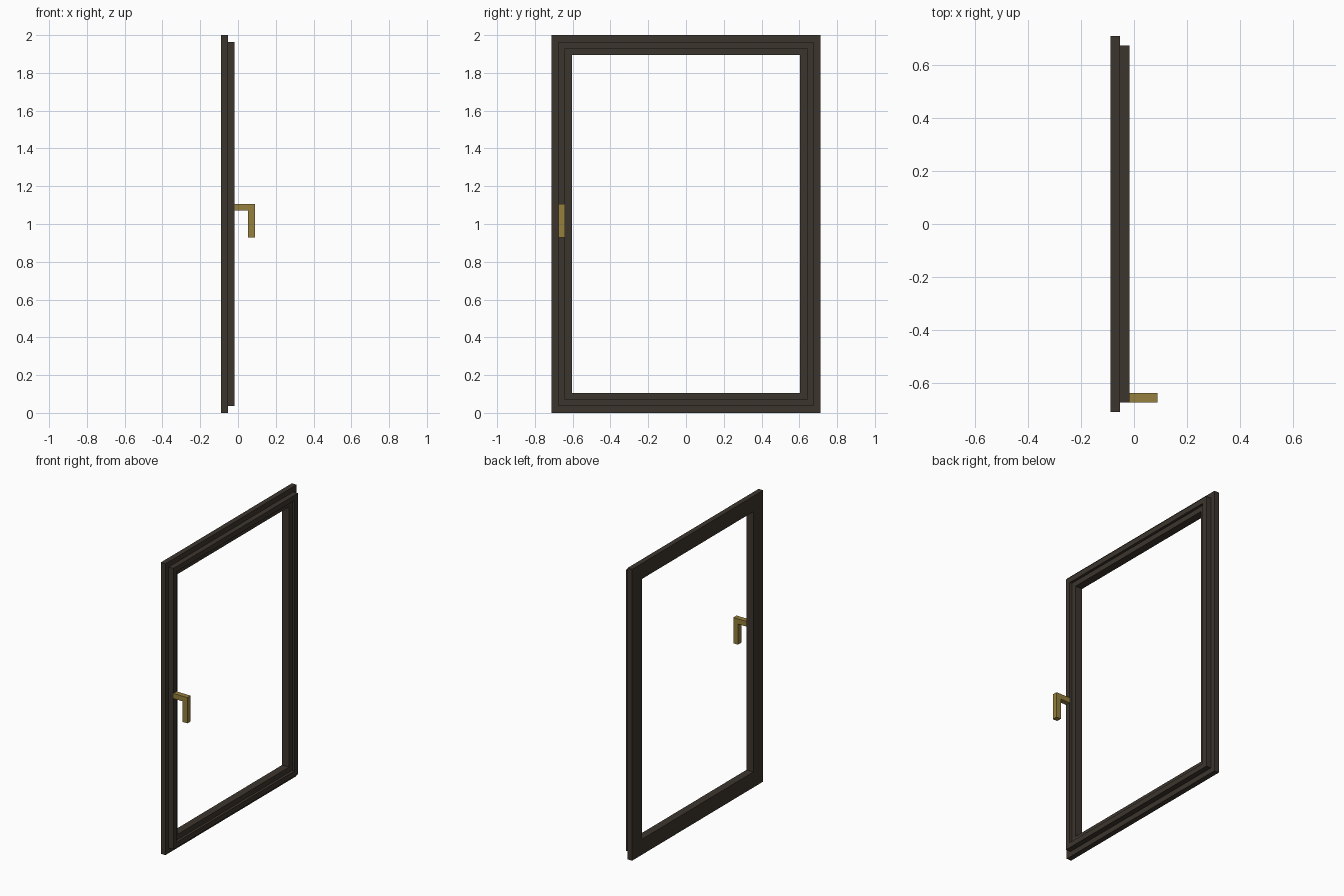
import bpy, bmesh

cube = bpy.data.objects.get("Cube")
if cube:
    bpy.data.objects.remove(cube, do_unlink=True)

U = 0.0355                   # module: every step is one or half a module
HALF_W, HEIGHT = 0.711, 2.0  # outer half width and height of the window


def material(name, rgb):
    m = bpy.data.materials.new(name)
    m.use_nodes = True
    m.diffuse_color = (*rgb, 1)
    bsdf = next(n for n in m.node_tree.nodes if n.type == 'BSDF_PRINCIPLED')
    bsdf.inputs["Base Color"].default_value = (*rgb, 1)
    bsdf.inputs["Roughness"].default_value = 0.6
    return m


dark_wood = material("dark brown wood", (0.046, 0.036, 0.027))
brass = material("brass", (0.30, 0.215, 0.045))


def finish(bm, name, mat):
    bmesh.ops.recalc_face_normals(bm, faces=bm.faces)
    mesh = bpy.data.meshes.new(name)
    bm.to_mesh(mesh)
    bm.free()
    mesh.materials.append(mat)
    obj = bpy.data.objects.new(name, mesh)
    bpy.context.collection.objects.link(obj)
    return obj


def mitred_frame(name, profile, mat):
    """Sweep a closed (inset, x) profile, in modules, round the rectangle."""
    bm = bmesh.new()
    corners = []
    for sy, sz in ((-1, -1), (1, -1), (1, 1), (-1, 1)):
        corners.append([bm.verts.new((x * U, sy * (HALF_W - i * U),
                                      HEIGHT / 2 + sz * (HEIGHT / 2 - i * U)))
                        for i, x in profile])
    n = len(profile)
    for c in range(4):
        a, b = corners[c], corners[(c + 1) % 4]
        for k in range(n):
            j = (k + 1) % n
            bm.faces.new((a[k], b[k], b[j], a[j]))
    return finish(bm, name, mat)


# Fixed outer frame, flat on the back
mitred_frame("outer_frame", [(0, -2.5), (0, -1.5), (3, -1.5), (3, -2.5)], dark_wood)

# Sash with a raised rim and a lower inner lip
mitred_frame("sash", [(1, -1.5), (1, -0.5), (2, -0.5), (2, -1), (3, -1), (3, -1.5)],
             dark_wood)

# Handle: L-shaped outline in (x, z), extruded across the sash rim
top, bottom = 1.106, 0.929
outline = [(-0.5 * U, top), (2.5 * U, top), (2.5 * U, bottom),
           (1.5 * U, bottom), (1.5 * U, top - U), (-0.5 * U, top - U)]
bm = bmesh.new()
face = bm.faces.new([bm.verts.new((x, -HALF_W + U, z)) for x, z in outline])
ext = bmesh.ops.extrude_face_region(bm, geom=[face])
bmesh.ops.translate(bm, vec=(0, U, 0),
                    verts=[v for v in ext["geom"] if isinstance(v, bmesh.types.BMVert)])
finish(bm, "handle", brass)
